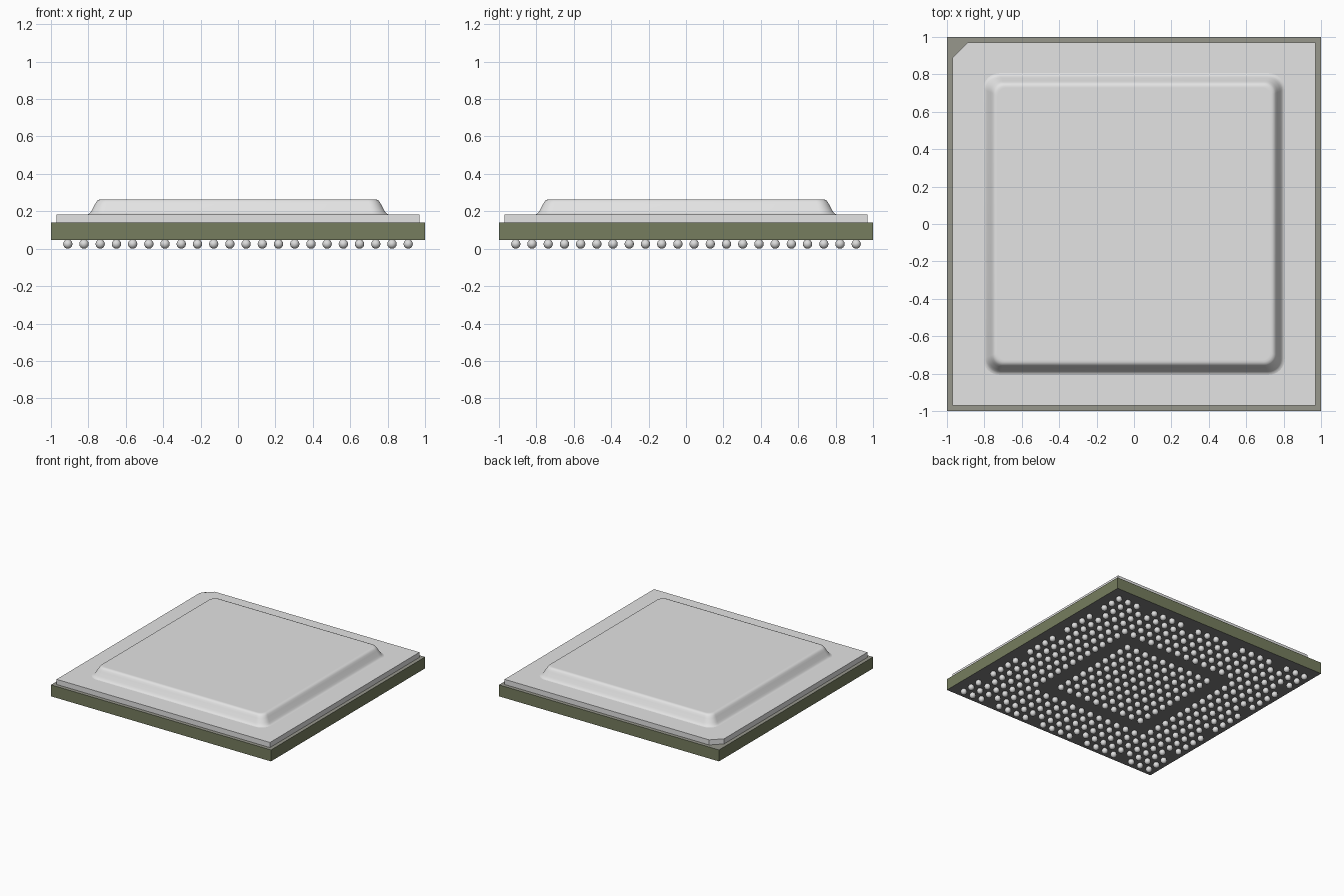
import bpy, bmesh, math

if "Cube" in bpy.data.objects:
    bpy.data.objects.remove(bpy.data.objects["Cube"])


def material(name, rgb):
    m = bpy.data.materials.new(name)
    m.diffuse_color = (*rgb, 1)
    m.use_nodes = True
    m.node_tree.nodes["Principled BSDF"].inputs["Base Color"].default_value = m.diffuse_color
    return m


OLIVE = material("olive board edge", (0.18, 0.205, 0.113))
RIM = material("grey board top", (0.31, 0.31, 0.265))
DARK = material("dark board underside", (0.21, 0.21, 0.21))
METAL = material("lid metal", (0.77, 0.77, 0.77))
SOLDER = material("solder silver", (0.72, 0.72, 0.72))


def add_object(name, mesh, mats, smooth=None):
    for m in mats:
        mesh.materials.append(m)
    ob = bpy.data.objects.new(name, mesh)
    bpy.context.collection.objects.link(ob)
    if smooth:
        bpy.ops.object.select_all(action='DESELECT')
        ob.select_set(True)
        bpy.context.view_layer.objects.active = ob
        bpy.ops.object.shade_smooth_by_angle(angle=math.radians(smooth))
    return ob


def finish(name, bm, mats, smooth=None):
    mesh = bpy.data.meshes.new(name)
    bm.to_mesh(mesh)
    bm.free()
    return add_object(name, mesh, mats, smooth)


def rounded_square(half, radius, steps=8):
    pts = []
    for k, (sx, sy) in enumerate([(1, 1), (-1, 1), (-1, -1), (1, -1)]):
        for s in range(steps + 1):
            a = math.pi / 2 * (k + s / steps)
            pts.append((sx * (half - radius) + radius * math.cos(a),
                        sy * (half - radius) + radius * math.sin(a)))
    return pts


def loft(bm, outlines):
    """Join stacked counter-clockwise (outline, z) rings and cap both ends."""
    rings = [[bm.verts.new((x, y, z)) for x, y in o] for o, z in outlines]
    n = len(rings[0])
    for a, b in zip(rings, rings[1:]):
        for i in range(n):
            j = (i + 1) % n
            bm.faces.new((a[i], a[j], b[j], b[i]))
    bm.faces.new(rings[0][::-1])
    bm.faces.new(rings[-1])
    bm.normal_update()


# Board: olive edges, grey top, dark underside
bm = bmesh.new()
square = [(1, 1), (-1, 1), (-1, -1), (1, -1)]
loft(bm, [(square, 0.047), (square, 0.141)])
for f in bm.faces:
    f.material_index = 1 if f.normal.z > 0.5 else 2 if f.normal.z < -0.5 else 0
finish("board", bm, [OLIVE, RIM, DARK])

# Lid flange with the corner marker cut off
bm = bmesh.new()
F, C = 0.97, 0.89
flange = [(F, F), (-C, F), (-F, C), (-F, -F), (F, -F)]
loft(bm, [(flange, 0.141), (flange, 0.183)])
finish("lid_flange", bm, [METAL])

# Raised lid centre with softly curved sloping sides and a flat top
bm = bmesh.new()
profile = [(0.806, 0.085, 0.183), (0.798, 0.080, 0.185), (0.790, 0.076, 0.193),
           (0.782, 0.072, 0.205), (0.765, 0.062, 0.237), (0.757, 0.058, 0.251),
           (0.749, 0.054, 0.260), (0.738, 0.048, 0.264), (0.728, 0.044, 0.264)]
loft(bm, [(rounded_square(h, r), z) for h, r, z in profile])
finish("lid_raised_centre", bm, [METAL], 40)

# One solder ball, used as the pattern for the whole grid
bm = bmesh.new()
bmesh.ops.create_uvsphere(bm, u_segments=12, v_segments=8, radius=0.025)
bm.verts.index_update()
ball_verts = [tuple(v.co) for v in bm.verts]
ball_faces = [[v.index for v in f.verts] for f in bm.faces]
bm.free()

# Solder balls: an outer band and an inner block with an empty ring between
N, PITCH = 22, 1.82 / 21
EDGE, GAPS = (0, N - 1), (3, 8, 13, 18)
verts, faces = [], []
for i in range(N):
    for j in range(N):
        ring = min(i, j, N - 1 - i, N - 1 - j)
        edge_gap = (j in EDGE and i in GAPS) or (i in EDGE and j in GAPS)
        if ring == 5 or edge_gap:
            continue
        cx, cy, base = -0.91 + i * PITCH, -0.91 + j * PITCH, len(verts)
        verts += [(x + cx, y + cy, z + 0.025) for x, y, z in ball_verts]
        faces += [[base + k for k in f] for f in ball_faces]
mesh = bpy.data.meshes.new("solder_balls")
mesh.from_pydata(verts, [], faces)
mesh.polygons.foreach_set("use_smooth", [True] * len(faces))
add_object("solder_balls", mesh, [SOLDER])
